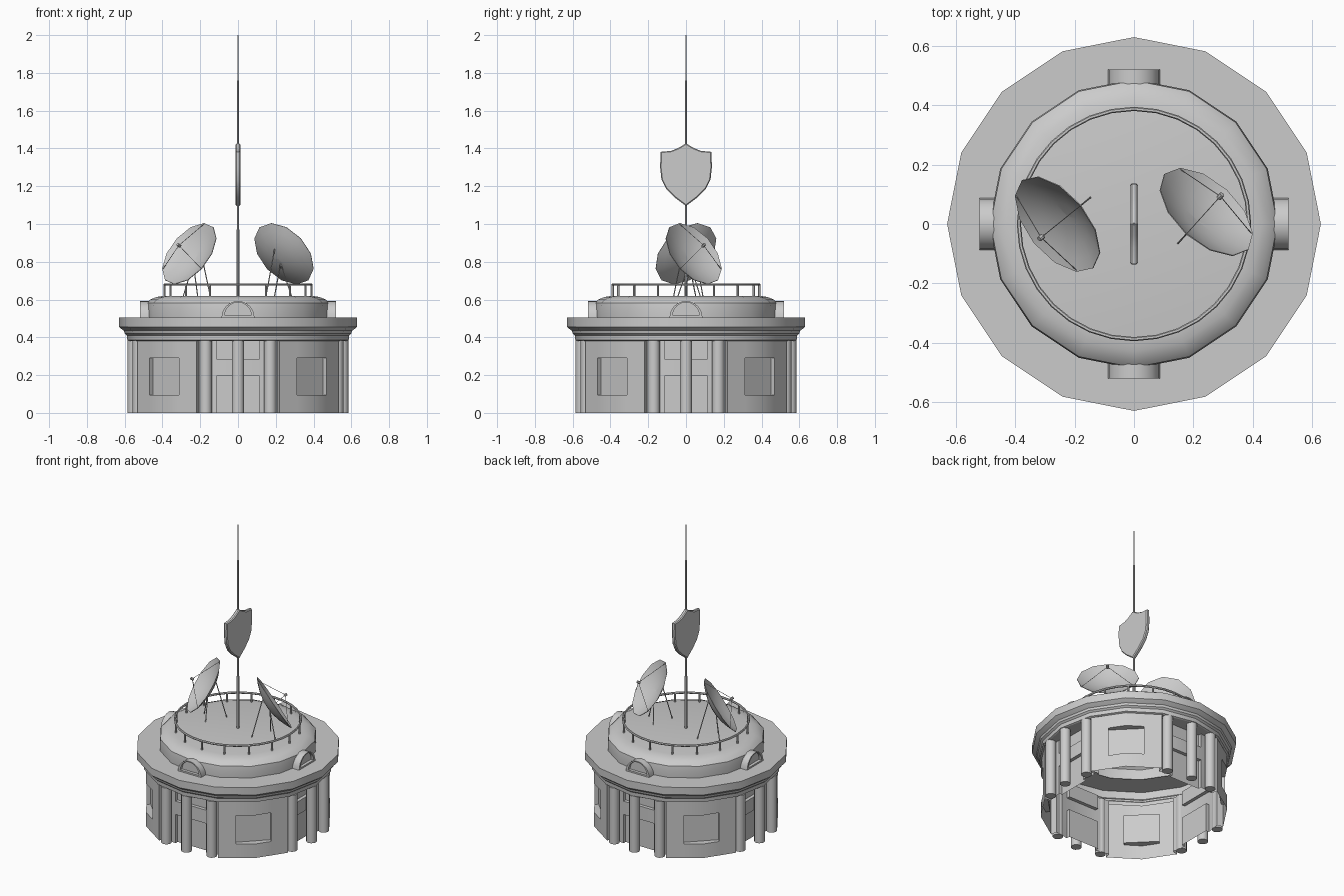
import bpy, bmesh
from math import sin, cos, radians, pi
from mathutils import Vector, Matrix

if "Cube" in bpy.data.objects:
    bpy.data.objects.remove(bpy.data.objects["Cube"])


def finish(bm, name, weld=True, smooth=True):
    if weld:
        bmesh.ops.remove_doubles(bm, verts=bm.verts, dist=0.0002)
    bmesh.ops.recalc_face_normals(bm, faces=bm.faces)
    me = bpy.data.meshes.new(name)
    bm.to_mesh(me)
    bm.free()
    ob = bpy.data.objects.new(name, me)
    bpy.context.collection.objects.link(ob)
    if smooth:
        bpy.ops.object.select_all(action='DESELECT')
        ob.select_set(True)
        bpy.context.view_layer.objects.active = ob
        bpy.ops.object.shade_smooth_by_angle(angle=radians(32))
    return ob


def lathe(bm, profile, n, mat=Matrix()):
    """Revolve (radius, height) points around local z."""
    rings = [[bm.verts.new(mat @ Vector((r * cos(2 * pi * k / n), r * sin(2 * pi * k / n), z)))
              for k in range(n)] for r, z in profile]
    for a, b in zip(rings, rings[1:]):
        for k in range(n):
            j = (k + 1) % n
            bm.faces.new((a[k], a[j], b[j], b[k]))
    return rings


def rod(bm, a, b, r, n=8):
    a, b = Vector(a), Vector(b)
    mat = Matrix.Translation((a + b) / 2) @ (b - a).to_track_quat('Z', 'Y').to_matrix().to_4x4()
    bmesh.ops.create_cone(bm, cap_ends=True, segments=n, radius1=r, radius2=r,
                          depth=(b - a).length, matrix=mat)


def facade(bm, front, back, rows, recessed, rot):
    """Wall sheet along plan points; recessed (column, row) cells are pushed back with reveals."""
    def quad(*co):
        bm.faces.new([bm.verts.new(rot @ Vector(c)) for c in co])

    for i in range(len(front) - 1):
        for j in range(len(rows) - 1):
            z0, z1 = rows[j], rows[j + 1]
            deep = (i, j) in recessed
            p, q = (back[i], back[i + 1]) if deep else (front[i], front[i + 1])
            quad((*p, z0), (*q, z0), (*q, z1), (*p, z1))
            if not deep:
                continue
            for di, e in ((-1, i), (1, i + 1)):
                if (i + di, j) not in recessed:
                    quad((*front[e], z0), (*back[e], z0), (*back[e], z1), (*front[e], z1))
            for z in (z0, z1):
                if z > 0:
                    quad((*front[i], z), (*front[i + 1], z), (*back[i + 1], z), (*back[i], z))


# Outer wall: four window bays on the diagonals, four porches on the axes
bm = bmesh.new()
bay = [(-.22, -.531), (-.11, -.553), (0, -.575), (.11, -.553), (.22, -.531)]
bay_back = [(x, -.527) for x, y in bay]
porch = [(-.22, -.531), (-.21, -.49), (-.115, -.505), (.115, -.505), (.21, -.49), (.22, -.531)]
porch_back = [(x, -.482) for x, y in porch]
for k in range(4):
    rot = Matrix.Rotation(k * pi / 2, 3, 'Z')
    facade(bm, porch, porch_back, [0, .195, .285, .38], {(2, 0), (2, 2)}, rot)
    facade(bm, bay, bay_back, [0, .095, .29, .38], {(1, 1), (2, 1)},
           Matrix.Rotation(k * pi / 2 + pi / 4, 3, 'Z'))
    # porch ceiling
    bm.faces.new([bm.verts.new(rot @ Vector((*p, .38))) for p in porch + [(0, -.58)]])
finish(bm, "wall")

# Porch columns
bm = bmesh.new()
for k in range(4):
    for off in (-18, 0, 18):
        a = k * pi / 2 + radians(off)
        p = (.552 * cos(a), .552 * sin(a))
        rod(bm, (*p, 0), (*p, .382), .033, 12)
finish(bm, "columns", weld=False)

# Cornice
bm = bmesh.new()
lathe(bm, [(.575, .38), (.586, .385), (.588, .41), (.6, .42), (.604, .435), (.618, .445),
           (.63, .455), (.63, .505), (.47, .505)], 16)
finish(bm, "cornice")

# Rounded drum and flat roof
bm = bmesh.new()
rings = lathe(bm, [(.487, .505), (.488, .55), (.484, .582), (.465, .6), (.43, .614), (.39, .62)], 16)
bm.faces.new(rings[-1])
finish(bm, "drum_roof")

# Half-round dormers with an inset front
bm = bmesh.new()
for k in range(4):
    rot = Matrix.Rotation(k * pi / 2, 3, 'Z')
    loops = []
    for r, y in ((.087, -.44), (.087, -.52), (.07, -.52), (.07, -.5)):
        z0 = .505 if r > .08 else .515
        loops.append([bm.verts.new(rot @ Vector((r * cos(t * pi / 12), y, z0 + r * sin(t * pi / 12))))
                      for t in range(13)])
    for a, b in zip(loops, loops[1:]):
        for t in range(13):
            u = (t + 1) % 13
            bm.faces.new((a[t], a[u], b[u], b[t]))
    bm.faces.new(loops[-1])
finish(bm, "dormers")

# Railing
bpy.ops.mesh.primitive_torus_add(location=(0, 0, .68), major_radius=.388, minor_radius=.007,
                                 major_segments=32, minor_segments=6)
bpy.context.object.name = "rail"
bpy.ops.object.shade_smooth_by_angle()
bm = bmesh.new()
for k in range(16):
    x, y = .388 * cos(k * pi / 8), .388 * sin(k * pi / 8)
    rod(bm, (x, y, .61), (x, y, .68), .006, 6)
finish(bm, "rail_posts", weld=False)

# Stepped mast
bm = bmesh.new()
for z0, z1, r in ((.62, .97, .009), (.97, 1.42, .006), (1.4, 1.76, .005), (1.76, 2, .003)):
    rod(bm, (0, 0, z0), (0, 0, z1), r)
finish(bm, "mast", weld=False)

# Shield-shaped plate on the mast
half = [(.04, 1.403), (.08, 1.387), (.135, 1.382), (.137, 1.3), (.13, 1.235), (.105, 1.185),
        (.06, 1.14)]
outline = [(0, 1.427)] + half + [(0, 1.095)] + [(-y, z) for y, z in reversed(half)]
bm = bmesh.new()
loops = [[bm.verts.new((x, y * s, 1.28 + (z - 1.28) * s)) for y, z in outline]
         for x, s in ((-.013, .96), (-.007, 1), (.007, 1), (.013, .96))]
for a, b in zip(loops, loops[1:]):
    for k in range(len(a)):
        j = (k + 1) % len(a)
        bm.faces.new((a[k], a[j], b[j], b[k]))
bm.faces.new(loops[0])
bm.faces.new(loops[-1])
finish(bm, "shield_plate")


# Dish antennas: bowl, feed with struts, tripod
def dish(name, cx, cy, heading, R=.191, depth=.052):
    h, e = radians(heading), radians(32)
    n = Vector((cos(h) * cos(e), sin(h) * cos(e), sin(e)))
    c = Vector((cx, cy, .842))
    side = Vector((-sin(h), cos(h), 0))
    up = n.cross(side)
    mat = Matrix.Translation(c) @ Matrix((side, up, n)).transposed().to_4x4()
    bm = bmesh.new()
    steps = (.001, .3, .55, .8, 1)
    outer = [(R * s, depth * (s * s - 1)) for s in steps]
    inner = [(R * s * .995, depth * (s * s - 1) + .003) for s in reversed(steps)]
    lathe(bm, outer + inner, 12, mat)
    finish(bm, name + "_bowl")

    bm = bmesh.new()
    feed = c + n * .085
    rod(bm, feed - n * .01, feed + n * .01, .009)
    for k in range(3):
        a = pi / 2 + k * 2 * pi / 3
        rod(bm, feed, c + (side * cos(a) + up * sin(a)) * R * .97, .0015, 5)
    hub = c - n * depth * .95
    for off, d, lift in ((180, .1, .06), (60, .07, -.03), (-60, .07, -.03)):
        a = h + radians(off)
        rod(bm, hub + up * lift, (hub.x + d * cos(a), hub.y + d * sin(a), .618), .003, 6)
    finish(bm, name + "_feed_and_tripod", weld=False)


dish("left_dish", -.257, 0, 219)
dish("right_dish", .243, .04, 48)
